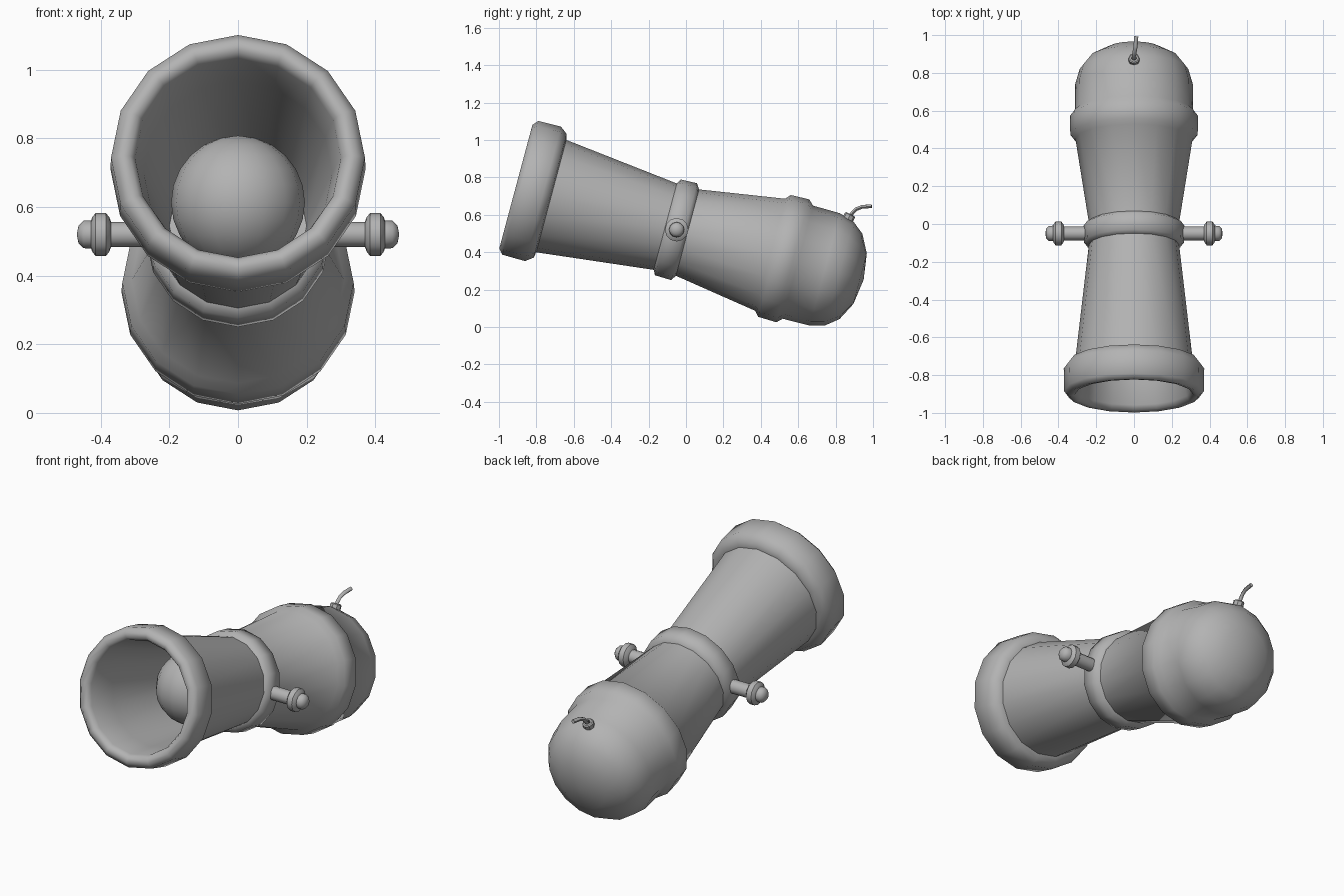
import bpy, bmesh, math
from mathutils import Vector

cube = bpy.data.objects.get("Cube")
if cube:
    bpy.data.objects.remove(cube)

metal = bpy.data.materials.new("grey metal")
metal.use_nodes = True
GREY = (0.45, 0.45, 0.45, 1)
metal.diffuse_color = GREY
metal.node_tree.nodes["Principled BSDF"].inputs["Base Color"].default_value = GREY

# Barrel frame: pivot on the side pins, axis runs towards the raised muzzle
TILT = math.radians(15)
PIVOT = Vector((0, -0.05, 0.52))
AXIS = Vector((0, -math.cos(TILT), math.sin(TILT)))
UP = Vector((0, math.sin(TILT), math.cos(TILT)))


def finish(obj, angle=60):
    obj.data.materials.append(metal)
    bpy.ops.object.select_all(action='DESELECT')
    obj.select_set(True)
    bpy.context.view_layer.objects.active = obj
    bpy.ops.object.shade_smooth_by_angle(angle=math.radians(angle))


def lathe(name, profile, origin, axis, up, sides=16, angle=60):
    """Revolve (distance along axis, radius) points around an axis."""
    axis, up = axis.normalized(), up.normalized()
    side = axis.cross(up)
    bm = bmesh.new()
    rings = []
    for t, r in profile:
        ring = []
        for i in range(sides):
            a = math.tau * i / sides
            ring.append(bm.verts.new(origin + axis * t + (up * math.cos(a) + side * math.sin(a)) * r))
        rings.append(ring)
    for r0, r1 in zip(rings, rings[1:]):
        for i in range(sides):
            j = (i + 1) % sides
            bm.faces.new((r0[i], r0[j], r1[j], r1[i]))
    bmesh.ops.remove_doubles(bm, verts=bm.verts[:], dist=1e-5)
    bmesh.ops.recalc_face_normals(bm, faces=bm.faces[:])
    mesh = bpy.data.meshes.new(name)
    bm.to_mesh(mesh)
    bm.free()
    obj = bpy.data.objects.new(name, mesh)
    bpy.context.collection.objects.link(obj)
    finish(obj, angle)
    return obj


# Barrel: bore, muzzle rim, waist ring, rear ring and rounded breech
bore = [(0.10, 0), (0.10, 0.20), (0.70, 0.275), (0.86, 0.30)]
muzzle = [(0.885, 0.315), (0.89, 0.342), (0.865, 0.37), (0.74, 0.372), (0.70, 0.342), (0.694, 0.311)]
waist = [(0.063, 0.239), (0.049, 0.265), (-0.041, 0.268), (-0.06, 0.239)]
rear = [(-0.517, 0.31), (-0.541, 0.337), (-0.643, 0.34), (-0.671, 0.313)]
breech = [(-0.82, 0.311), (-0.90, 0.288), (-0.965, 0.236), (-1.015, 0.14), (-1.035, 0)]
lathe("barrel", bore + muzzle + waist + rear + breech, PIVOT, AXIS, UP)

# Ball resting in the bore
bpy.ops.mesh.primitive_uv_sphere_add(segments=16, ring_count=12, radius=0.195,
                                     location=PIVOT + AXIS * 0.36)
ball = bpy.context.object
ball.name = "ball"
finish(ball)

# Side pins with a collar and rounded knob
pin = [(0.18, 0.037), (0.37, 0.037), (0.375, 0.05), (0.385, 0.063), (0.415, 0.063),
       (0.425, 0.05), (0.428, 0.041), (0.45, 0.04), (0.465, 0.025), (0.47, 0)]
for name, s in (("left_pin", 1), ("right_pin", -1)):
    lathe(name, pin, PIVOT, Vector((s, 0, 0)), Vector((0, 0, 1)), 12, 50)

# Fuse socket on the breech
lathe("fuse_socket", [(-0.04, 0.03), (0.015, 0.03), (0.02, 0.024), (0.02, 0.014), (0, 0.012), (0, 0)],
      Vector((0, 0.87, 0.585)), Vector((0, 0.45, 0.9)), Vector((1, 0, 0)), 8, 40)

# Fuse cord bending backwards
curve = bpy.data.curves.new("fuse", 'CURVE')
curve.dimensions = '3D'
curve.bevel_depth = 0.011
curve.bevel_resolution = 1
curve.use_fill_caps = True
path = [(0, 0.87, 0.58), (0, 0.89, 0.61), (0.003, 0.91, 0.63), (0.008, 0.94, 0.642), (0.012, 0.993, 0.646)]
spline = curve.splines.new('POLY')
spline.points.add(len(path) - 1)
for point, co in zip(spline.points, path):
    point.co = (*co, 1)
fuse = bpy.data.objects.new("fuse", curve)
bpy.context.collection.objects.link(fuse)
bpy.ops.object.select_all(action='DESELECT')
fuse.select_set(True)
bpy.context.view_layer.objects.active = fuse
bpy.ops.object.convert(target='MESH')
finish(bpy.context.object)
